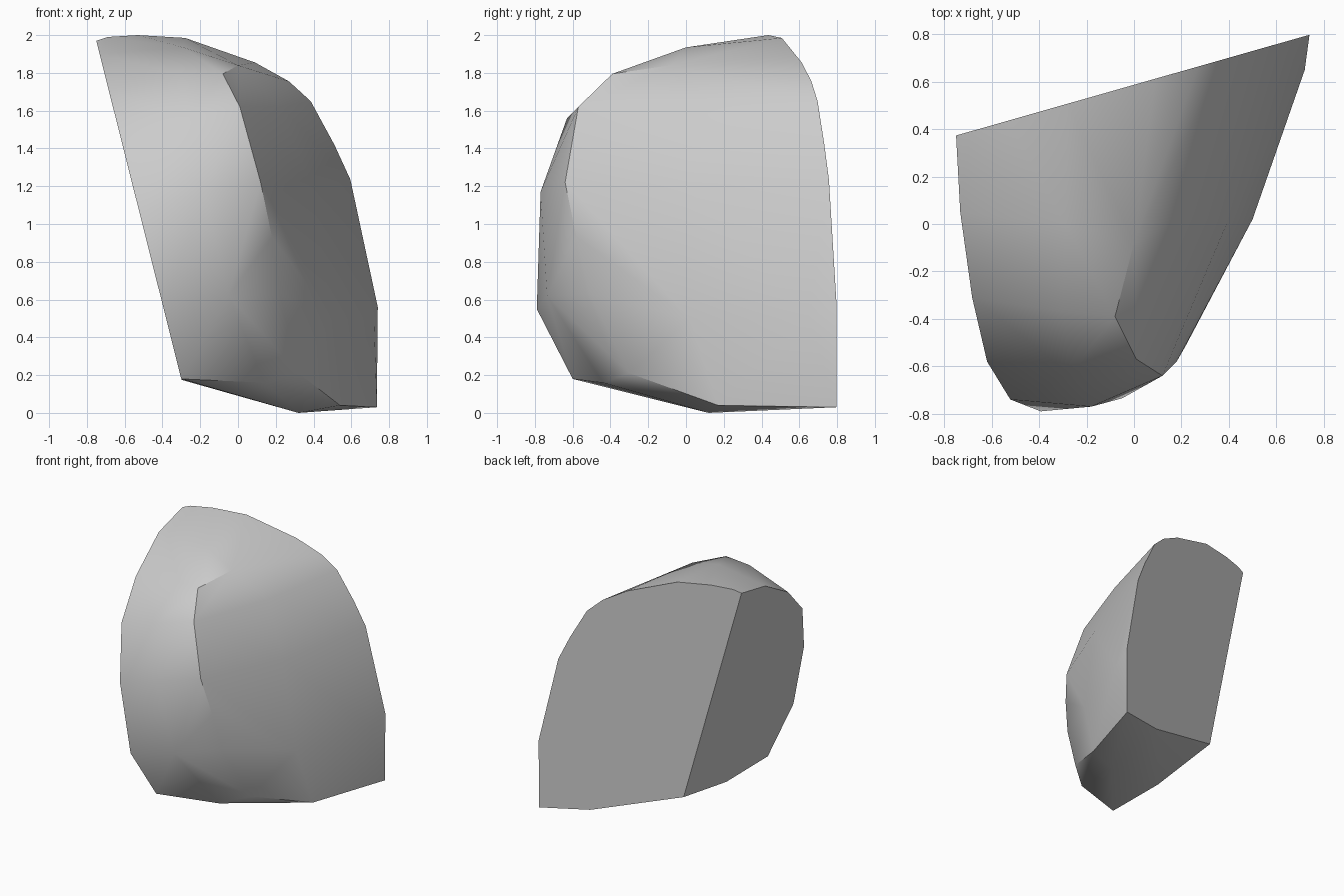
import bpy
import bmesh
import math

cube = bpy.data.objects.get("Cube")
if cube:
    bpy.data.objects.remove(cube, do_unlink=True)


def on_back_cut(x, z):
    """Point on the upright flat cut at the back."""
    return (x, 0.587 + 0.285 * x, z)


def on_side_cut(y, z):
    """Point on the leaning flat cut at the side."""
    return (-0.255 - 0.2514 * z, y, z)


def hull_object(name, points, material):
    bm = bmesh.new()
    for p in points:
        bm.verts.new(p)
    result = bmesh.ops.convex_hull(bm, input=bm.verts[:])
    spare = set(result["geom_interior"]) | set(result["geom_unused"])
    loose = [g for g in spare if isinstance(g, bmesh.types.BMVert)]
    bmesh.ops.delete(bm, geom=loose, context='VERTS')
    # merge the triangles of each flat cut into one face
    bmesh.ops.dissolve_limit(bm, angle_limit=math.radians(0.6),
                             verts=bm.verts[:], edges=bm.edges[:])
    bmesh.ops.recalc_face_normals(bm, faces=bm.faces[:])
    mesh = bpy.data.meshes.new(name)
    bm.to_mesh(mesh)
    bm.free()
    mesh.materials.append(material)
    obj = bpy.data.objects.new(name, mesh)
    bpy.context.collection.objects.link(obj)
    return obj


# Stone colour
stone = bpy.data.materials.new("stone_grey")
stone.use_nodes = True
grey = (0.6, 0.6, 0.6, 1)
stone.diffuse_color = grey
stone.node_tree.nodes["Principled BSDF"].inputs["Base Color"].default_value = grey

# Outline of the back cut (x, z)
back = [on_back_cut(x, z) for x, z in (
    (-0.69, 1.99), (-0.53, 2), (-0.28, 1.985), (0.09, 1.855), (0.27, 1.755),
    (0.385, 1.65), (0.51, 1.42), (0.595, 1.235), (0.65, 0.96), (0.74, 0.56),
    (0.735, 0.03), (0.36, 0.07))]

# Outline of the side cut (y, z); the first and last lie on the shared edge
side = [on_side_cut(y, z) for y, z in (
    (0.05, 1.9), (-0.31, 1.7), (-0.58, 1.45), (-0.74, 1.06),
    (-0.79, 0.55), (-0.6, 0.18), (-0.08, 0.175))]
for z in (1.97, 0.28):
    side.append(on_back_cut(-0.255 - 0.2514 * z, z))

# Chipped ridge, brow and nose
ridge = [(-0.08, -0.39, 1.795), (0.01, -0.57, 1.62), (0.12, -0.64, 1.22),
         (0.18, -0.58, 0.93), (0.22, -0.51, 0.63)]
brow = [(-0.29, 0, 1.935), (0, -0.08, 1.84), (-0.3, -0.37, 1.79), (-0.27, -0.63, 1.56)]
nose = [(-0.18, -0.77, 1.17), (-0.05, -0.735, 0.62)]

# Broad rounded flank and the underside
flank = [(0.5, 0.02, 0.5), (0.72, 0.65, 0.5), (0.39, 0, 1.2), (0.23, 0.05, 1.62)]
underside = [(0.14, -0.44, 0.16), (0.32, -0.3, 0.21), (0.54, 0.17, 0.04), (0.32, 0.12, 0)]

rock = hull_object("rock_chunk", back + side + ridge + brow + nose + flank + underside, stone)

# Smooth facets, sharp cuts
bpy.ops.object.select_all(action='DESELECT')
rock.select_set(True)
bpy.context.view_layer.objects.active = rock
bpy.ops.object.shade_smooth_by_angle(angle=math.radians(30))
